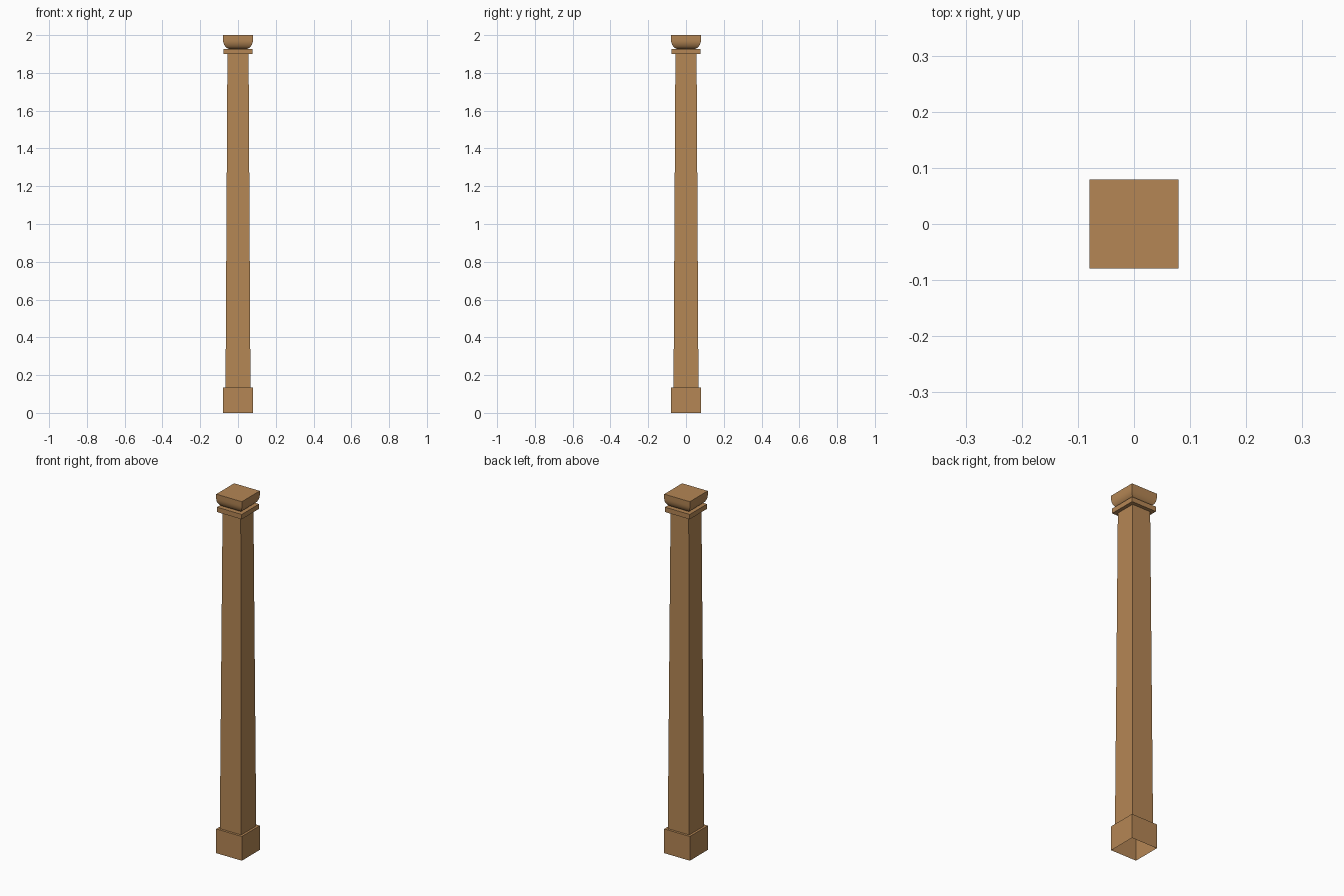
import bpy, bmesh, math

if "Cube" in bpy.data.objects:
    bpy.data.objects.remove(bpy.data.objects["Cube"])

wood = bpy.data.materials.new("warm_brown_wood")
wood.diffuse_color = (0.46, 0.24, 0.09, 1)
wood.use_nodes = True
wood.node_tree.nodes["Principled BSDF"].inputs["Base Color"].default_value = wood.diffuse_color


def square_loft(name, profile, cap_top=False, smooth=False):
    """Loft square rings through (half width, height) points; the bottom stays open."""
    bm = bmesh.new()
    rings = [[bm.verts.new((sx * w, sy * w, z))
              for sx, sy in ((-1, -1), (1, -1), (1, 1), (-1, 1))]
             for w, z in profile]
    for low, high in zip(rings, rings[1:]):
        for i in range(4):
            j = (i + 1) % 4
            bm.faces.new((low[i], low[j], high[j], high[i]))
    if cap_top:
        bm.faces.new(rings[-1])
    mesh = bpy.data.meshes.new(name)
    bm.to_mesh(mesh)
    bm.free()
    mesh.materials.append(wood)
    obj = bpy.data.objects.new(name, mesh)
    bpy.context.collection.objects.link(obj)
    if smooth:
        bpy.ops.object.select_all(action='DESELECT')
        obj.select_set(True)
        bpy.context.view_layer.objects.active = obj
        bpy.ops.object.shade_smooth_by_angle(angle=math.radians(35))
    return obj


# plinth with a narrow ledge, hollow underneath
square_loft("base_block", [(0.079, 0), (0.079, 0.135), (0.066, 0.135)])

# tapered shaft
square_loft("shaft", [(0.066, 0.135), (0.056, 1.90)])

# flat collar under the capital
square_loft("collar", [(0.056, 1.90), (0.076, 1.90), (0.076, 1.927), (0.043, 1.927)])

# capital: rounded underside, straight rim, flat top
curve = [(0.043 + 0.036 * math.sin(a), 1.975 - 0.048 * math.cos(a))
         for a in (math.radians(90 * i / 8) for i in range(9))]
square_loft("capital", curve + [(0.079, 2.0)], cap_top=True, smooth=True)
